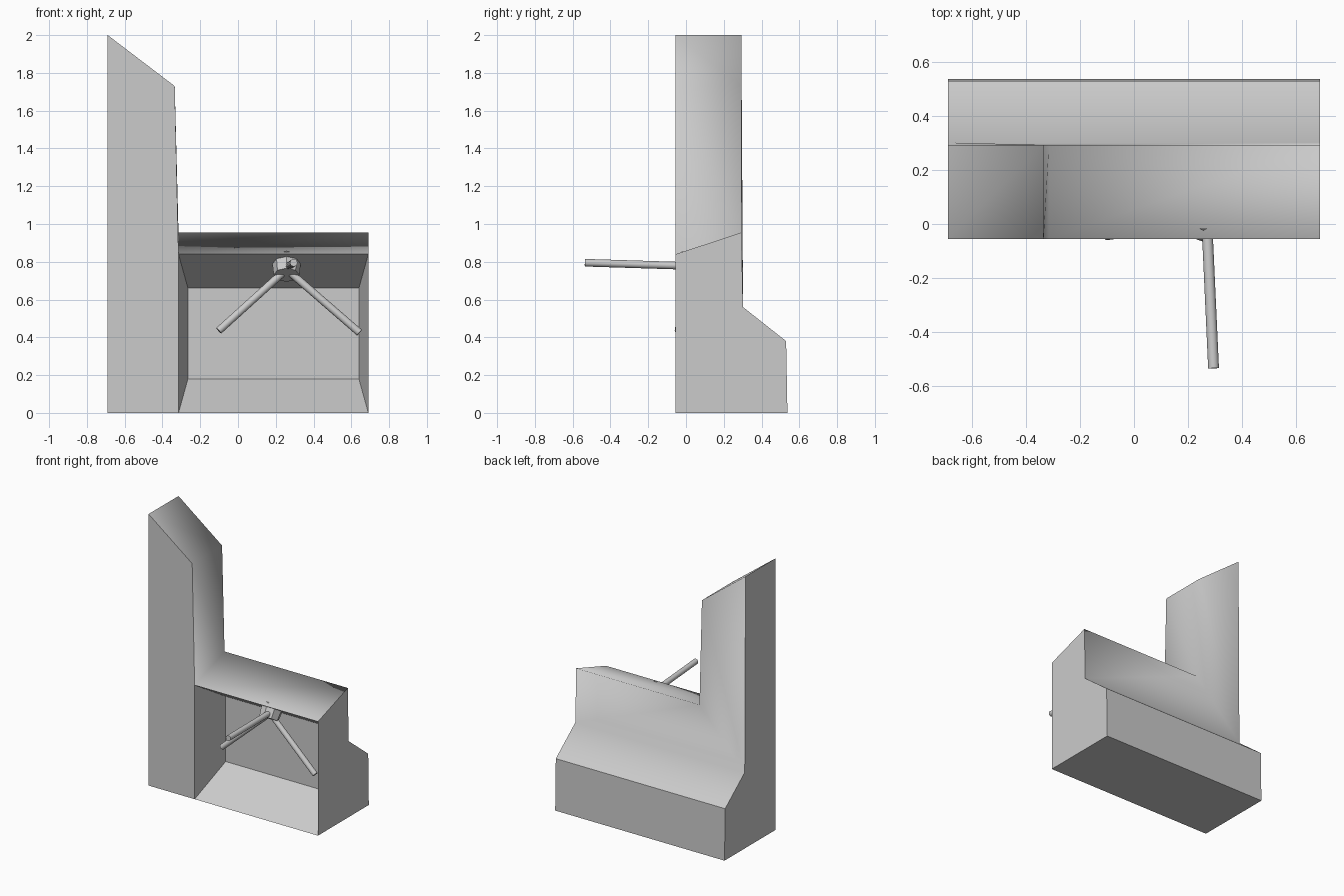
import bpy, bmesh
from mathutils import Vector

if "Cube" in bpy.data.objects:
    bpy.data.objects.remove(bpy.data.objects["Cube"])

YF, YB = -0.055, 0.293          # front plane, upper back plane
XL, XM, XR = -0.69, -0.315, 0.69

# Housing: tall post, low shelf, stepped back and a tapered front recess
bm = bmesh.new()
v = {n: bm.verts.new(co) for n, co in {
    "f0": (XL, YF, 0), "f1": (XL, YF, 2), "f2": (-0.335, YF, 1.73),
    "f3": (XM, YF, 0.84), "f4": (XR, YF, 0.84), "f5": (XR, YF, 0), "f6": (XM, YF, 0),
    "b1": (XL, YB, 2), "b2": (-0.335, YB, 1.73), "b3": (XM, YB, 0.955), "b4": (XR, YB, 0.955),
    "cl": (XL, 0.302, 0.56), "cr": (XR, 0.302, 0.56),
    "dl": (XL, 0.53, 0.38), "dr": (XR, 0.53, 0.38),
    "el": (XL, 0.537, 0), "er": (XR, 0.537, 0),
    "r1": (-0.265, 0.235, 0.66), "r2": (0.64, 0.235, 0.66),
    "r3": (0.64, 0.235, 0.18), "r4": (-0.265, 0.235, 0.18)}.items()}
shell = ["f1 f2 b2 b1", "f2 f3 b3 b2", "f3 f4 b4 b3",          # swept upper surface
         "b1 b2 b3 b4 cr cl", "cl cr dr dl"]                  # back wall and slope
flat = ["f0 f6 f3 f2 f1", "dl dr er el", "f0 el er f5 f6",
        "f0 f1 b1 cl dl el", "f5 er dr cr b4 f4",
        "f3 r1 r2 f4", "f4 r2 r3 f5", "f5 r3 r4 f6", "f6 r4 r1 f3", "r1 r4 r3 r2"]
soft = set()
for names in shell + flat:
    f = bm.faces.new([v[n] for n in names.split()])
    if names in shell:
        f.smooth = True
        soft.add(f)
bmesh.ops.recalc_face_normals(bm, faces=bm.faces)
for e in bm.edges:
    e.smooth = all(f in soft for f in e.link_faces)
mesh = bpy.data.meshes.new("housing")
bm.to_mesh(mesh)
bm.free()
bpy.context.collection.objects.link(bpy.data.objects.new("housing", mesh))


def rod(name, a, b, r1, r2, sides, smooth):
    """Straight prism or cone between two points."""
    a, b = Vector(a), Vector(b)
    bpy.ops.mesh.primitive_cone_add(vertices=sides, radius1=r1, radius2=r2,
                                    depth=(b - a).length, location=(a + b) / 2)
    ob = bpy.context.object
    ob.name = name
    ob.rotation_euler = (b - a).to_track_quat('Z', 'Y').to_euler()
    if smooth:
        bpy.ops.object.shade_smooth_by_angle(angle=0.9)
    return ob


# Tilted hub on the recess roof
rod("turnstile_hub", (0.257, 0.045, 0.815), (0.257, -0.008, 0.73), 0.078, 0.068, 8, False)

# Three rotating arms
hub = (0.257, 0.01, 0.76)
arms = {"front_arm": ((0.27, 0.01, 0.778), (0.295, -0.535, 0.795)),
        "left_arm": (hub, (-0.102, -0.04, 0.435)),
        "right_arm": (hub, (0.643, -0.02, 0.425))}
for name, (a, b) in arms.items():
    rod(name, a, b, 0.02, 0.02, 12, True)
